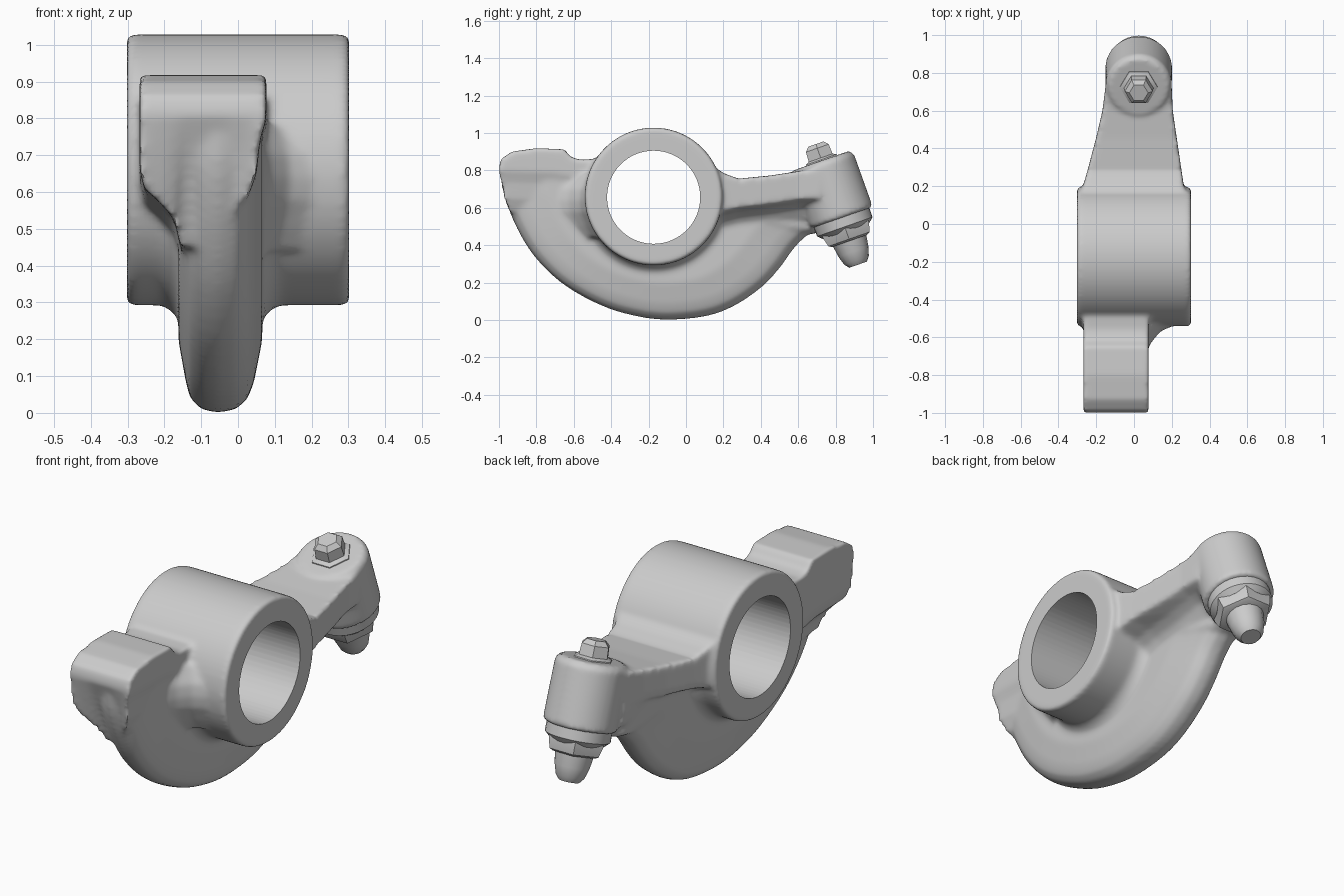
import bpy, bmesh
from math import sin, cos, pi, radians
from mathutils import Vector

if "Cube" in bpy.data.objects:
    bpy.data.objects.remove(bpy.data.objects["Cube"])

RING = (-0.173, 0.66)           # bore centre in y, z


def loft(bm, loops):
    """Closed skin through equal-length point loops, capped at both ends."""
    rows = [[bm.verts.new(p) for p in lp] for lp in loops]
    n = len(rows[0])
    faces = [bm.faces.new((a[i], a[(i + 1) % n], b[(i + 1) % n], b[i]))
             for a, b in zip(rows, rows[1:]) for i in range(n)]
    faces += [bm.faces.new(rows[0]), bm.faces.new(rows[-1][::-1])]
    bmesh.ops.recalc_face_normals(bm, faces=faces)


def barrel(bm, origin, axis, steps, sides):
    """Turned part: steps are (distance along axis, radius)."""
    d = Vector(axis).normalized()
    u = Vector((1, 0, 0)) if abs(d.x) < 0.9 else Vector((0, 1, 0))
    v = d.cross(u)
    loft(bm, [[Vector(origin) + d * t + (u * cos(2 * pi * i / sides) + v * sin(2 * pi * i / sides)) * r
               for i in range(sides)] for t, r in steps])


def smooth_path(pts, k=4):
    """Catmull-Rom curve through the points."""
    p = [Vector(q) for q in pts]
    p = [2 * p[0] - p[1]] + p + [2 * p[-1] - p[-2]]
    out = []
    for a, b, c, d in zip(p, p[1:], p[2:], p[3:]):
        for t in [i / k for i in range(k)]:
            out.append(0.5 * (2 * b + (c - a) * t + (2 * a - 5 * b + 4 * c - d) * t * t
                              + (3 * b - a - 3 * c + d) * t ** 3))
    return out + [p[-2]]


def make_object(name, bm):
    me = bpy.data.meshes.new(name)
    bm.to_mesh(me)
    bm.free()
    ob = bpy.data.objects.new(name, me)
    bpy.context.collection.objects.link(ob)
    return ob


def activate(ob):
    bpy.ops.object.select_all(action='DESELECT')
    ob.select_set(True)
    bpy.context.view_layer.objects.active = ob


body = bmesh.new()
centre = (0, *RING)

# pivot ring
barrel(body, centre, (1, 0, 0), [(-0.302, 0.358), (-0.292, 0.368), (0.292, 0.368), (0.302, 0.358)], 72)

# curved web below the ring, thinning towards its rim
web = smooth_path([(-0.99, 0.8), (-0.968, 0.65), (-0.9, 0.48), (-0.8, 0.325), (-0.65, 0.185), (-0.45, 0.075),
                   (-0.27, 0.02), (-0.1, 0), (0.1, 0.018), (0.25, 0.07), (0.4, 0.17), (0.5, 0.275),
                   (0.58, 0.385), (0.65, 0.455)])
web += [Vector(q) for q in [(0.73, 0.47), (0.74, 0.64), (0.2, 0.66), (-0.5, 0.7)]]
loft(body, [[(x, RING[0] + (y - RING[0]) * s, RING[1] + (z - RING[1]) * s) for y, z in web]
            for x, s in [(-0.162, 0.7), (-0.142, 0.87), (-0.13, 0.94), (-0.1, 0.985), (-0.055, 1),
                         (-0.005, 0.985), (0.027, 0.94), (0.044, 0.87), (0.066, 0.7)]])

# small fillets where the web meets the ring, lower half only
for face, side in ((0.055, 1), (-0.15, -1)):
    prof = [(-0.03, 0.43), (0.005, 0.425), (0.018, 0.396), (0.035, 0.38), (0.065, 0.364), (0.065, 0.3), (-0.03, 0.3)]
    loft(body, [[(face + side * x, RING[0] + r * cos(a), RING[1] + r * sin(a)) for x, r in prof]
                for a in [radians(188 + k * 6) for k in range(29)]])


# contact pad, its underside curving into the web
def pad_section(x, b):
    f = -1 + 1.1 * (0.8 - b) ** 2
    return [(x, y, z) for y, z in [
        (f, b), (-1.0, 0.81), (-0.99, 0.86), (-0.93, 0.9), (-0.8, 0.918), (-0.65, 0.912),
        (-0.615, 0.87), (-0.56, 0.855), (-0.4, 0.87), (-0.4, b - 0.06), (-0.55, b - 0.04), (-0.7, b - 0.01)]]


loft(body, [pad_section(x, b) for x, b in [
    (-0.267, 0.66), (-0.255, 0.61), (-0.215, 0.575), (-0.175, 0.53), (-0.155, 0.45), (-0.04, 0.45),
    (-0.02, 0.53), (0.025, 0.58), (0.05, 0.65), (0.06, 0.74), (0.077, 0.8)]])

# flare from the pad into the ring
flare = [(-0.05, -0.75), (0.06, -0.70), (0.09, -0.63), (0.14, -0.57), (0.25, -0.52), (0.25, -0.35), (-0.05, -0.35)]
loft(body, [[(x * s, -0.35 + (y + 0.35) * s, z) for x, y in flare]
            for z, s in [(0.44, 0.7), (0.5, 0.83), (0.58, 0.97), (0.64, 1), (0.7, 0.97), (0.78, 0.8)]])

# tapering arm
loft(body, [[(xl, y, t), (xr, y, t), (xr, y, b), (0.14, y, b - 0.022), (0.09, y, b - 0.05), (0.05, y, b - 0.11),
             (-0.14, y, b - 0.11), (-0.155, y, b - 0.03), (xl, y, b)]
            for y, xl, xr, t, b in [(0.08, -0.29, 0.285, 0.89, 0.53), (0.15, -0.28, 0.275, 0.82, 0.56),
                                    (0.2, -0.27, 0.264, 0.785, 0.58), (0.28, -0.247, 0.252, 0.755, 0.6),
                                    (0.45, -0.202, 0.227, 0.772, 0.62), (0.6, -0.167, 0.205, 0.795, 0.645),
                                    (0.72, -0.152, 0.2, 0.82, 0.65)]])

# tilted boss at the arm tip
base, axis = (0.025, 0.829, 0.555), (0, -0.33, 0.944)
barrel(body, base, axis, [(-0.01, 0.168), (0.0, 0.177), (0.29, 0.175), (0.315, 0.155)], 48)

rocker = make_object("rocker_body", body)

# fuse the parts into one soft casting, then drill the bore
cut = bmesh.new()
barrel(cut, (0, RING[0], 0.656), (1, 0, 0), [(-0.5, 0.249), (0.5, 0.249)], 64)
cutter = make_object("bore_cutter", cut)
cutter.hide_render = True
activate(rocker)
m = rocker.modifiers.new("fuse", 'REMESH')
m.mode, m.voxel_size = 'VOXEL', 0.012
m = rocker.modifiers.new("soften", 'SMOOTH')
m.factor, m.iterations = 0.5, 8
m = rocker.modifiers.new("bore", 'BOOLEAN')
m.operation, m.object, m.solver = 'DIFFERENCE', cutter, 'EXACT'
for name in ("fuse", "soften", "bore"):
    bpy.ops.object.modifier_apply(modifier=name)
bpy.data.objects.remove(cutter)
bpy.ops.object.shade_smooth_by_angle(angle=radians(50))

# adjuster hardware on the boss axis
for name, steps, sides in [
        ("lock_nut", [(-0.14, 0.115), (-0.13, 0.135), (-0.08, 0.15), (0.01, 0.15)], 6),
        ("nut_collar", [(-0.085, 0.13), (-0.06, 0.157), (0.02, 0.157)], 32),
        ("adjuster_tip", [(-0.275, 0.05), (-0.25, 0.07), (-0.2, 0.085), (-0.1, 0.1)], 16),
        ("stud_washer", [(0.29, 0.105), (0.32, 0.1), (0.33, 0.08)], 6),
        ("stud_head", [(0.3, 0.08), (0.385, 0.074), (0.408, 0.05)], 6)]:
    bm = bmesh.new()
    barrel(bm, base, axis, steps, sides)
    activate(make_object(name, bm))
    bpy.ops.object.shade_smooth_by_angle(angle=radians(30))
